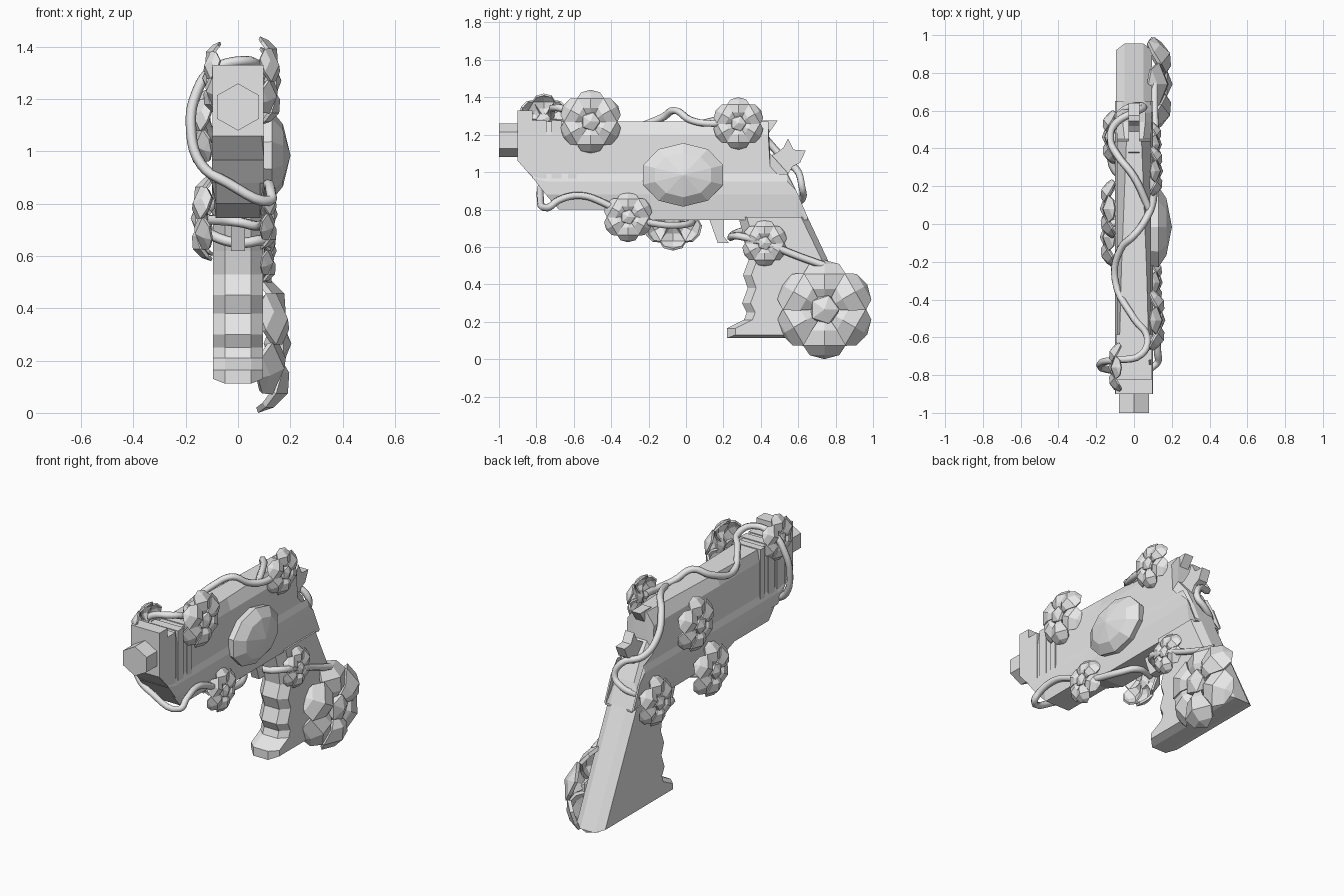
import bpy, bmesh, math
from mathutils import Vector

old = bpy.data.objects.get("Cube")
if old:
    bpy.data.objects.remove(old, do_unlink=True)

grey = bpy.data.materials.new("light_grey")
grey.use_nodes = True
grey.diffuse_color = (0.8, 0.8, 0.8, 1)
grey.node_tree.nodes["Principled BSDF"].inputs["Base Color"].default_value = (0.8, 0.8, 0.8, 1)


def finish(bm, name):
    """Turn a bmesh into a flat shaded object."""
    bmesh.ops.recalc_face_normals(bm, faces=bm.faces[:])
    mesh = bpy.data.meshes.new(name)
    bm.to_mesh(mesh)
    bm.free()
    mesh.materials.append(grey)
    ob = bpy.data.objects.new(name, mesh)
    bpy.context.collection.objects.link(ob)


def loft(name, rings):
    """Skin closed rings of equal length and cap both ends."""
    bm = bmesh.new()
    rows = [[bm.verts.new(p) for p in ring] for ring in rings]
    n = len(rows[0])
    for a, b in zip(rows, rows[1:]):
        for i in range(n):
            j = (i + 1) % n
            bm.faces.new((a[i], a[j], b[j], b[i]))
    bm.faces.new(rows[0])
    bm.faces.new(rows[-1])
    bmesh.ops.remove_doubles(bm, verts=bm.verts[:], dist=0.0005)
    finish(bm, name)


def prism(name, profile, half):
    """Side profile (y, z) extruded across x."""
    loft(name, [[(x, y, z) for y, z in profile] for x in (-half, half)])


# Main body: y, top height, bottom height, top half width
sections = [(-0.9, 1.27, 1.06, 0.08), (-0.82, 1.27, 0.97, 0.08), (-0.75, 1.27, 0.88, 0.08),
            (-0.68, 1.27, 0.80, 0.078), (-0.35, 1.27, 0.80, 0.07), (-0.2, 1.27, 0.745, 0.065),
            (0.44, 1.27, 0.745, 0.04), (0.45, 1.1, 0.745, 0.05), (0.54, 1.0, 0.745, 0.06),
            (0.59, 0.9, 0.745, 0.06), (0.65, 0.76, 0.745, 0.06)]
rings = []
for y, top, low, w in sections:
    half = [(w, top), (0.09, top - 0.07), (0.09, 0.99), (0.1, 0.95), (0.1, 0.88), (0.085, low)]
    half = [(x, min(max(z, low), top)) for x, z in half]
    rings.append([(x, y, z) for x, z in half] + [(-x, y, z) for x, z in reversed(half)])
loft("body", rings)

# Front block, cooling ribs and six sided muzzle
prism("front_block", [(-0.9, 1.33), (-0.82, 1.33), (-0.82, 0.97), (-0.9, 1.06)], 0.097)
for y0, y1 in ((-0.82, -0.745), (-0.72, -0.665), (-0.63, -0.585)):
    prism("rib", [(y0, 0.965), (y1, 0.965), (y1, 1.275), (y0, 1.275)], 0.096)
loft("muzzle", [[(0.08 / 0.866 * math.sin(k * math.pi / 3), y, 1.17 + 0.09 * math.cos(k * math.pi / 3))
                 for k in range(6)] for y in (-1.0, -0.88)])

# Grip with chamfered front, back and bottom edges
grip = [(0.28, 0.76), (0.32, 0.62), (0.335, 0.53), (0.305, 0.45), (0.33, 0.38), (0.30, 0.3),
        (0.325, 0.25), (0.31, 0.21), (0.22, 0.165), (0.22, 0.112), (0.955, 0.112), (0.65, 0.76)]
side = [(y + (0.045 if y < 0.5 else -0.035), max(z, 0.13)) for y, z in grip]
loft("grip", [[(x, y, z) for y, z in outline] for x, outline in
              ((-0.096, side), (-0.05, grip), (0.05, grip), (0.096, side))])

# Trigger, hammer and rear sight
prism("trigger", [(0.12, 0.76), (0.17, 0.62), (0.23, 0.62), (0.2, 0.66), (0.2, 0.76)], 0.026)
prism("hammer", [(0.43, 1.08), (0.48, 1.1), (0.52, 1.13), (0.545, 1.18), (0.575, 1.12), (0.64, 1.115),
                 (0.61, 1.05), (0.57, 1.03), (0.54, 0.98), (0.43, 1.0)], 0.03)
prism("rear_sight", [(0.36, 1.25), (0.38, 1.275), (0.49, 1.275), (0.43, 1.19)], 0.03)

# Faceted gem on one side
gem = []
for x, r in ((0.08, 0.95), (0.13, 1.0), (0.172, 0.7), (0.2, 0.02)):
    gem.append([(x, -0.015 + 0.225 * r * math.cos((k + 0.5) * math.pi / 5),
                 0.985 + 0.17 * r * math.sin((k + 0.5) * math.pi / 5)) for k in range(10)])
loft("gem", gem)


def flower(side, y, z, size, base=0.098):
    """Six cupped petals around a faceted bud, facing sideways."""

    def place(u, v, h):
        return Vector((side * (base + h * size), y + u * size, z + v * size))

    # radius, half width, ridge height, edge drop
    rows = [(0.15, 0.08, 0.16, 0.02), (0.42, 0.26, 0.32, 0.1), (0.72, 0.43, 0.30, 0.17),
            (0.92, 0.3, 0.1, 0.12)]
    bm = bmesh.new()
    for k in range(6):
        a = math.pi / 2 + k * math.pi / 3
        c, s = math.cos(a), math.sin(a)
        tilt = 0.05 * (k % 2)
        grid = []
        for r, w, h, drop in rows:
            grid.append([bm.verts.new(place(c * r - s * t * w, s * r + c * t * w,
                                            h + tilt - drop * abs(t))) for t in (-1, 0, 1)])
        tip = bm.verts.new(place(c, s, -0.08))
        for p, q in zip(grid, grid[1:]):
            for i in (0, 1):
                bm.faces.new((p[i], p[i + 1], q[i + 1], q[i]))
        for i in (0, 1):
            bm.faces.new((grid[-1][i], grid[-1][i + 1], tip))
    # make every petal face outward before thickening
    bm.normal_update()
    wrong = [f for f in bm.faces if f.normal.x * side < 0]
    bmesh.ops.reverse_faces(bm, faces=wrong)
    bmesh.ops.solidify(bm, geom=bm.faces[:], thickness=0.08 * size)
    bud = bmesh.ops.create_icosphere(bm, subdivisions=1, radius=1.0)
    for v in bud["verts"]:
        v.co = place(v.co.x * 0.33, v.co.y * 0.33, 0.2 + v.co.z * 0.2)
    finish(bm, "flower")


for spot in ((1, -0.51, 1.27, 0.17), (1, 0.28, 1.26, 0.14), (1, -0.31, 0.76, 0.135),
             (1, 0.42, 0.62, 0.125), (1, 0.74, 0.265, 0.265), (-1, -0.76, 1.28, 0.14, 0.08),
             (-1, 0.08, 1.08, 0.165, 0.115), (-1, -0.07, 0.745, 0.165, 0.115),
             (-1, 0.46, 0.75, 0.15, 0.11)):
    flower(*spot)


def vine(name, points, radius=0.02):
    """Smooth round stem through the given points."""
    curve = bpy.data.curves.new(name, 'CURVE')
    curve.dimensions = '3D'
    curve.bevel_depth = radius
    curve.bevel_resolution = 1
    curve.resolution_u = 5
    curve.use_fill_caps = True
    spline = curve.splines.new('BEZIER')
    spline.bezier_points.add(len(points) - 1)
    for bp, p in zip(spline.bezier_points, points):
        bp.co = p
        bp.handle_left_type = bp.handle_right_type = 'AUTO'
    curve.materials.append(grey)
    ob = bpy.data.objects.new(name, curve)
    bpy.context.collection.objects.link(ob)


vine("front_vine", [(0.1, 0.25, 1.27), (0.1, 0.12, 1.26), (0.06, 0.02, 1.28), (0, -0.06, 1.33),
                    (-0.07, -0.13, 1.29), (-0.1, -0.3, 1.24), (0, -0.5, 1.3), (0.07, -0.6, 1.32),
                    (0.04, -0.69, 1.345), (-0.1, -0.72, 1.31), (-0.16, -0.73, 1.22),
                    (-0.18, -0.75, 1.1), (-0.14, -0.77, 0.95), (-0.04, -0.78, 0.88),
                    (0.12, -0.74, 0.81), (0.125, -0.68, 0.85), (0.115, -0.57, 0.875),
                    (0.11, -0.45, 0.84), (0.11, -0.31, 0.76)])
vine("rear_vine", [(0.08, 0.08, 1.26), (0, 0.25, 1.29), (-0.085, 0.36, 1.25), (-0.125, 0.45, 1.15),
                   (-0.09, 0.54, 1.05), (0.02, 0.6, 1.0), (0.05, 0.62, 0.92), (0, 0.625, 0.87),
                   (-0.07, 0.59, 0.83), (-0.12, 0.48, 0.77)])
vine("lower_vine", [(0.11, -0.31, 0.76), (0.1, -0.17, 0.725), (0.07, -0.05, 0.715),
                    (0, 0.03, 0.73), (-0.12, 0, 0.74)])
vine("grip_vine", [(-0.12, 0.45, 0.72), (-0.1, 0.28, 0.68), (0, 0.24, 0.65), (0.1, 0.27, 0.66),
                   (0.115, 0.42, 0.62), (0.11, 0.6, 0.55), (0.11, 0.74, 0.5)])
